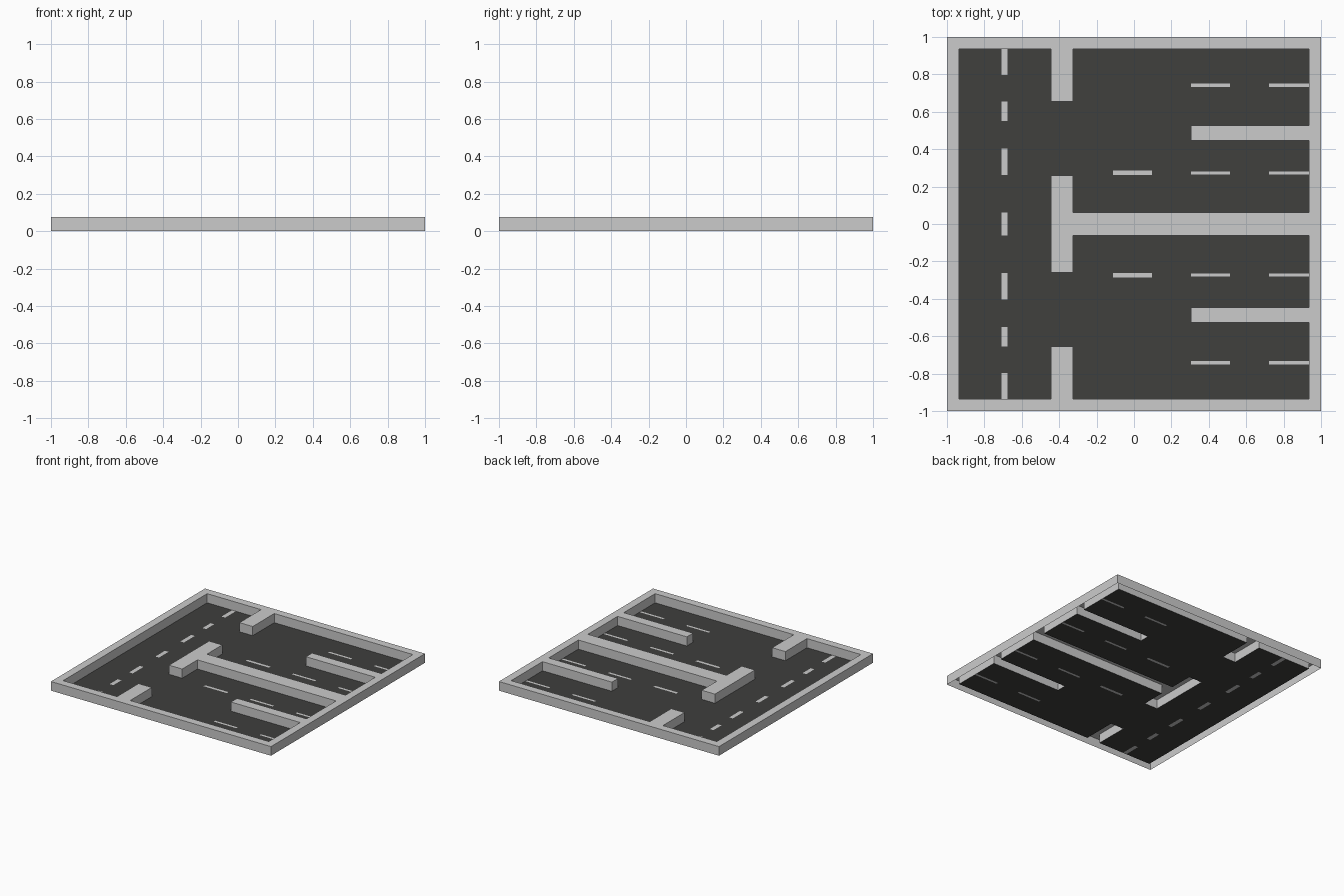
import bpy, bmesh

if "Cube" in bpy.data.objects:
    bpy.data.objects.remove(bpy.data.objects["Cube"])

H = 0.075     # kerb height
IN = 0.935    # inner edge of the border


def both(rects):
    """Add the copy of each (x0, x1, y0, y1) rectangle mirrored across y = 0."""
    return rects + [(a, b, -d, -c) for a, b, c, d in rects]


# Raised kerb footprint: border, entrance divider, centre spine, bay fingers
kerb_rects = both([
    (-1, 1, IN, 1),
    (-0.445, -0.325, 0.655, IN),
    (0.305, IN, 0.447, 0.527),
]) + [
    (-1, -IN, -IN, IN), (IN, 1, -IN, IN),
    (-0.445, -0.325, -0.26, 0.26),
    (-0.325, IN, -0.062, 0.062),
]

# Painted dashes: road centre line, then aisle lines
mark_rects = [(-0.708, -0.675, -0.062, 0.062)]
mark_rects += both([(-0.708, -0.675, a, b) for a, b in
                    ((0.263, 0.403), (0.55, 0.655), (0.797, IN))])
mark_rects += both([(a, b, c, c + 0.018) for a, b in ((0.305, 0.513), (0.722, IN))
                    for c in (0.264, 0.733)])
mark_rects += both([(-0.113, 0.097, 0.263, 0.285)])

# Shared cell grid made from all rectangle edges
rects = kerb_rects + mark_rects
xs = sorted({v for r in rects for v in r[:2]})
ys = sorted({v for r in rects for v in r[2:]})


def inside(x, y, group):
    return any(a < x < b and c < y < d for a, b, c, d in group)


def kind(i, j):
    if not (0 <= i < len(xs) - 1 and 0 <= j < len(ys) - 1):
        return "outside"
    x, y = (xs[i] + xs[i + 1]) / 2, (ys[j] + ys[j + 1]) / 2
    if inside(x, y, kerb_rects):
        return "kerb"
    return "lane_markings" if inside(x, y, mark_rects) else "asphalt"


def build(name, z, walls=False):
    bm = bmesh.new()

    def face(*pts):
        bm.faces.new([bm.verts.new(p) for p in pts])

    for i in range(len(xs) - 1):
        for j in range(len(ys) - 1):
            if kind(i, j) != name:
                continue
            c = [(xs[i], ys[j]), (xs[i + 1], ys[j]),
                 (xs[i + 1], ys[j + 1]), (xs[i], ys[j + 1])]
            face(*[(x, y, z) for x, y in c])
            # Side walls wherever the neighbouring cell is not this part
            for k, (di, dj) in enumerate(((0, -1), (1, 0), (0, 1), (-1, 0))):
                if walls and kind(i + di, j + dj) != name:
                    p, q = c[k], c[(k + 1) % 4]
                    face((*p, 0), (*q, 0), (*q, z), (*p, z))
    # Weld, then merge coplanar cells into clean flat faces
    bmesh.ops.remove_doubles(bm, verts=bm.verts, dist=1e-5)
    bmesh.ops.dissolve_limit(bm, angle_limit=0.01, verts=bm.verts, edges=bm.edges)
    bmesh.ops.triangulate(bm, faces=[f for f in bm.faces if len(f.verts) > 4])
    mesh = bpy.data.meshes.new(name)
    bm.to_mesh(mesh)
    bm.free()
    obj = bpy.data.objects.new(name, mesh)
    bpy.context.collection.objects.link(obj)
    return obj


# Kerb shell, open underneath
build("kerb", H, walls=True)

# Road surface with the dashes set flush into it
asphalt = build("asphalt", 0)
dark = bpy.data.materials.new("dark_asphalt")
dark.diffuse_color = (0.05, 0.05, 0.048, 1)
dark.use_nodes = True
dark.node_tree.nodes["Principled BSDF"].inputs["Base Color"].default_value = dark.diffuse_color
asphalt.data.materials.append(dark)
build("lane_markings", 0)
